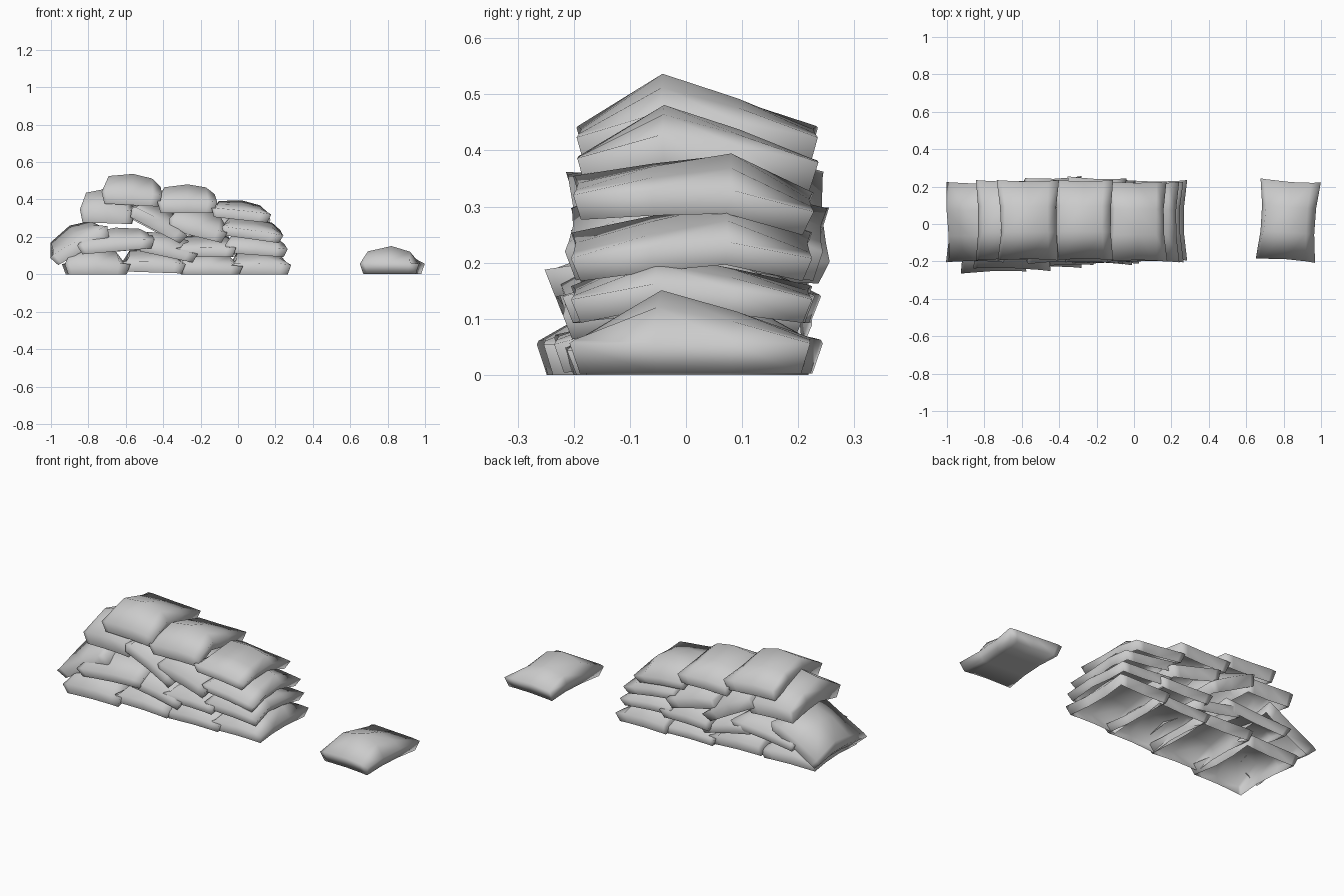
import bpy, bmesh, math, random
from mathutils import Matrix

random.seed(4)
cube = bpy.data.objects.get("Cube")
if cube:
    bpy.data.objects.remove(cube)

# One plain cloth colour
cloth = bpy.data.materials.new("grey cloth")
cloth.use_nodes = True
GREY = (0.6, 0.6, 0.6, 1)
cloth.diffuse_color = GREY
cloth.node_tree.nodes["Principled BSDF"].inputs["Base Color"].default_value = GREY

# Pillow profile: (position, fullness) across and along a bag
ACROSS = [(-1, 0), (-0.86, 0.7), (0, 1), (0.68, 0.68), (1, 0)]
ALONG = [(-1, 0.1), (-0.3, 1), (0.35, 0.6), (1, 0.1)]


def sandbag(name, x, y, z, width, height, tilt=0, yaw=0, pitch=0, flip=1, arch=0,
            depth=0.43, closed=False):
    """Sagging bag with pinched corners; arch lifts its middle over the bags below.
    Stacked bags are open underneath, where they rest on others."""
    bm = bmesh.new()
    top, base = [], []
    for v, full_v in ALONG:
        top_row, base_row = [], []
        lift = arch * full_v
        for u, full_u in ACROSS:
            px = width / 2 * u * (0.89 + 0.11 * v * v) * random.uniform(0.98, 1.02)
            py = depth / 2 * v * flip * (0.96 + 0.04 * u * u)
            rim = 0.36 * height + lift
            pz = rim + (height - 0.36 * height - arch) * full_u * full_v
            top_row.append(bm.verts.new((px, py, pz)))
            base_row.append(bm.verts.new((px * 0.89, py * 0.92, lift)))
        top.append(top_row)
        base.append(base_row)
    rows, cols = len(ALONG), len(ACROSS)
    underside = []
    for grid in (top, base):
        for i in range(rows - 1):
            for j in range(cols - 1):
                face = bm.faces.new((grid[i][j], grid[i][j + 1], grid[i + 1][j + 1], grid[i + 1][j]))
                if grid is base:
                    underside.append(face)
    # Side band between the rim and the base
    rim = [(0, j) for j in range(cols)] + [(i, cols - 1) for i in range(1, rows)]
    rim += [(rows - 1, j) for j in range(cols - 2, -1, -1)]
    rim += [(i, 0) for i in range(rows - 2, 0, -1)]
    for (a, b), (c, d) in zip(rim, rim[1:] + rim[:1]):
        bm.faces.new((top[a][b], top[c][d], base[c][d], base[a][b]))
    bmesh.ops.recalc_face_normals(bm, faces=bm.faces[:])
    if not closed:
        bmesh.ops.delete(bm, geom=underside, context="FACES")

    mesh = bpy.data.meshes.new(name)
    bm.to_mesh(mesh)
    bm.free()
    mesh.materials.append(cloth)
    mesh.shade_smooth()
    bag = bpy.data.objects.new(name, mesh)
    bpy.context.collection.objects.link(bag)
    bag.matrix_world = (Matrix.Translation((x, y, z))
                        @ Matrix.Rotation(math.radians(yaw), 4, "Z")
                        @ Matrix.Rotation(math.radians(-tilt), 4, "Y")
                        @ Matrix.Rotation(math.radians(pitch), 4, "X"))


# Single bag lying apart
sandbag("loose_bag", 0.825, 0.018, 0.003, 0.322, 0.148, yaw=-4, closed=True)

# Bottom course
sandbag("bottom_bag_1", -0.76, -0.045, 0, 0.35, 0.15, yaw=2)
sandbag("bottom_bag_2", -0.45, -0.02, 0.01, 0.34, 0.14, tilt=-2, flip=-1)
sandbag("bottom_bag_3", -0.15, 0, 0, 0.34, 0.12, yaw=1)
sandbag("bottom_bag_4", 0.12, 0.02, 0, 0.33, 0.14, flip=-1)

# Second course, with one bag slumped against the left end
sandbag("slumped_bag", -0.825, 0.01, 0.125, 0.35, 0.155, tilt=29, flip=-1)
sandbag("second_bag_1", -0.64, -0.015, 0.12, 0.42, 0.13, tilt=5, yaw=-2, arch=0.03, depth=0.46)
sandbag("second_bag_2", -0.39, -0.01, 0.09, 0.32, 0.13, tilt=-12, yaw=2, arch=0.03)
sandbag("second_bag_3", -0.16, 0.01, 0.09, 0.32, 0.13, yaw=-2, flip=-1, arch=0.03, depth=0.45)
sandbag("second_bag_4", 0.095, 0.01, 0.1, 0.33, 0.12, tilt=-4, arch=0.03)

# Third course
sandbag("third_bag_1", -0.7, 0.02, 0.27, 0.3, 0.19, tilt=-2, arch=0.03)
sandbag("third_bag_2", -0.45, 0.02, 0.235, 0.34, 0.15, tilt=-28, yaw=2, flip=-1, depth=0.46)
sandbag("third_bag_3", -0.22, 0.02, 0.2, 0.32, 0.16, tilt=-14, yaw=-2, arch=0.03, depth=0.46)
sandbag("third_bag_4", 0.07, 0.01, 0.185, 0.33, 0.12, tilt=-8, flip=-1, arch=0.03)

# Top course, stepping down to the right
sandbag("top_bag_1", -0.57, 0.02, 0.365, 0.33, 0.172, tilt=-3, arch=0.05)
sandbag("top_bag_2", -0.27, 0.02, 0.32, 0.32, 0.16, pitch=-1, arch=0.05)
sandbag("top_bag_3", 0.01, 0.01, 0.275, 0.32, 0.125, tilt=-6, pitch=-4, flip=-1, arch=0.03)
